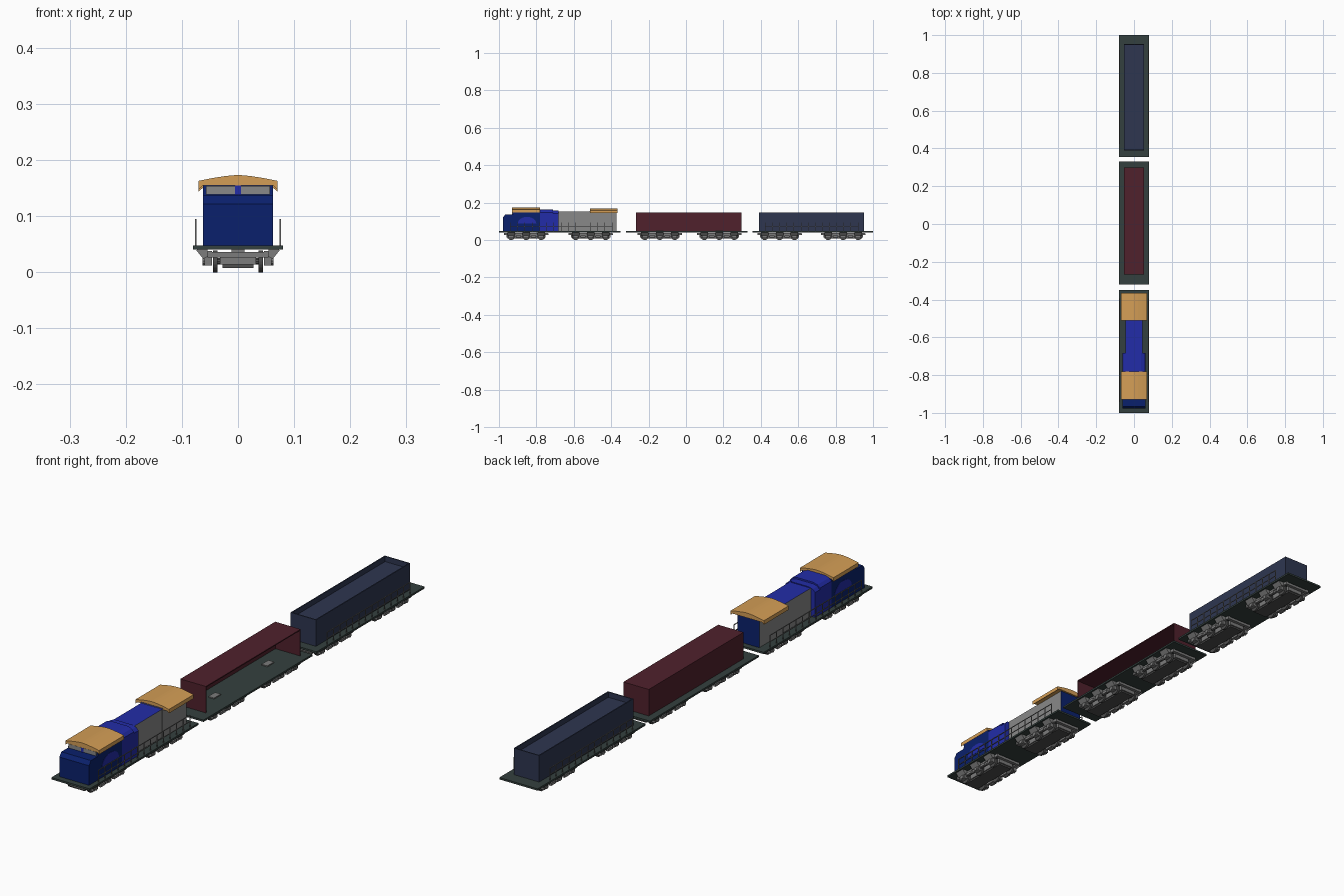
import bpy, bmesh, math
from mathutils import Matrix, Vector

if "Cube" in bpy.data.objects:
    bpy.data.objects.remove(bpy.data.objects["Cube"])


def srgb(r, g, b):
    f = lambda c: (c / 255 / 12.92) if c < 11 else ((c / 255 + 0.055) / 1.055) ** 2.4
    return (f(r), f(g), f(b), 1)


COLOURS = {
    "deck_green_grey": (52, 64, 62), "roof_orange": (212, 158, 86),
    "wagon_red": (80, 33, 44), "wagon_navy": (46, 54, 80),
    "bright_blue": (34, 44, 168), "dark_blue": (10, 32, 108),
    "light_grey": (136, 136, 136), "bogie_grey": (124, 124, 124),
    "wheel_grey": (78, 78, 78),
}
MATS = {}
for n, c in COLOURS.items():
    MATS[n] = bpy.data.materials.new(n)
    MATS[n].diffuse_color = srgb(*c)


class Part:
    """Collects simple solids into one mesh object."""

    def __init__(self, name, *mats):
        self.name, self.mats, self.bm = name, mats, bmesh.new()

    def box(self, x0, x1, y0, y1, z0, z1, m=0, rot=None):
        c = Vector(((x0 + x1) / 2, (y0 + y1) / 2, (z0 + z1) / 2))
        mat = Matrix.Translation(c) @ (rot or Matrix()) @ Matrix.Diagonal((x1 - x0, y1 - y0, z1 - z0, 1))
        r = bmesh.ops.create_cube(self.bm, size=1, matrix=mat)
        for f in {f for v in r["verts"] for f in v.link_faces}:
            f.material_index = m
        return self

    def cyl(self, x, y, z, r, length, m=0, n=20):
        mat = Matrix.Translation((x, y, z)) @ Matrix.Rotation(math.pi / 2, 4, "Y")
        g = bmesh.ops.create_cone(self.bm, cap_ends=True, segments=n, radius1=r, radius2=r,
                                  depth=length, matrix=mat)
        for f in {f for v in g["verts"] for f in v.link_faces}:
            f.material_index = m
        return self

    def prism(self, pts, a, b, axis="x", m=0):
        """Extrude a profile: (y,z) points along x, or (x,z) points along y."""
        put = (lambda p, t: (t, p[0], p[1])) if axis == "x" else (lambda p, t: (p[0], t, p[1]))
        A = [self.bm.verts.new(put(p, a)) for p in pts]
        B = [self.bm.verts.new(put(p, b)) for p in pts]
        n = len(pts)
        fs = [self.bm.faces.new(A), self.bm.faces.new(B[::-1])]
        fs += [self.bm.faces.new((A[i], B[i], B[(i + 1) % n], A[(i + 1) % n])) for i in range(n)]
        for f in fs:
            f.material_index = m
        return self

    def done(self):
        bmesh.ops.recalc_face_normals(self.bm, faces=self.bm.faces)
        me = bpy.data.meshes.new(self.name)
        self.bm.to_mesh(me)
        self.bm.free()
        for m in self.mats:
            me.materials.append(MATS[m])
        ob = bpy.data.objects.new(self.name, me)
        bpy.context.collection.objects.link(ob)
        return ob


def mirror_profile(half):
    return half + [(-x, z) for x, z in reversed(half)]


# Decks
for name, y0, y1 in (("locomotive_deck", -1, -0.35), ("red_wagon_deck", -0.32, 0.33),
                     ("navy_wagon_deck", 0.355, 1)):
    Part(name, "deck_green_grey").box(-0.08, 0.08, y0, y1, 0.041, 0.048).done()

# Three-axle bogie, built once and shared
b = Part("bogie", "bogie_grey", "wheel_grey")
b.box(-0.032, 0.032, -0.105, 0.105, 0.014, 0.034)
b.box(-0.028, 0.028, -0.1, 0.1, 0.008, 0.014, 1)
b.box(-0.012, 0.012, -0.02, 0.02, 0.034, 0.052)
for s in (-1, 1):
    # side frame with dropped centre and raised ends
    frame = [(-0.118, 0.03), (-0.118, 0.038), (0.118, 0.038), (0.118, 0.03), (0.09, 0.026),
             (0.06, 0.018), (0.02, 0.018), (0, 0.024), (-0.02, 0.018), (-0.06, 0.018), (-0.09, 0.026)]
    b.prism(frame, s * 0.046, s * 0.054)
    for y in (-0.08, 0, 0.08):
        b.cyl(s * 0.0405, y, 0.0195, 0.0195, 0.008, 1)
        b.cyl(s * 0.058, y, 0.02, 0.008, 0.01, 0, 10)
        x0, x1 = sorted((s * 0.046, s * 0.06))
        b.box(x0, x1, y - 0.013, y + 0.013, 0.012, 0.03)
        # sloping bracket out to the deck edge
        b.prism([(s * 0.054, 0.028), (s * 0.062, 0.024), (s * 0.075, 0.04), (s * 0.054, 0.041)],
                y - 0.02, y + 0.02, "y")
    for y in (-0.04, 0.04):
        x0, x1 = sorted((s * 0.054, s * 0.063))
        b.box(x0, x1, y - 0.014, y + 0.014, 0.014, 0.024)
for y in (-0.08, 0, 0.08):
    b.cyl(0, y, 0.0195, 0.006, 0.08, 1, 10)
for y in (-0.113, 0.113):
    b.box(-0.054, 0.054, y - 0.006, y + 0.006, 0.026, 0.036)
bogie = b.done()
centres = (-0.855, -0.51, -0.14, 0.178, 0.5, 0.84)
bogie.location.y = centres[0]
for i, y in enumerate(centres[1:], 2):
    o = bpy.data.objects.new("bogie_%d" % i, bogie.data)
    o.location.y = y
    bpy.context.collection.objects.link(o)


# Hand railings along both deck edges
def railing(name, y0, y1, count):
    p = Part(name, "bogie_grey")
    for x in (-0.075, 0.075):
        for z in (0.07, 0.094):
            p.box(x - 0.0012, x + 0.0012, y0, y1, z - 0.0013, z + 0.0013)
        for i in range(count):
            y = y0 + (y1 - y0) * i / (count - 1)
            p.box(x - 0.0012, x + 0.0012, y - 0.0013, y + 0.0013, 0.047, 0.095)
    p.done()


railing("locomotive_railing", -0.94, -0.395, 15)
railing("navy_wagon_railing", 0.425, 0.92, 14)

# Locomotive cab with stepped nose
Part("cab", "dark_blue").prism(
    [(-0.978, 0.047), (-0.978, 0.122), (-0.966, 0.137), (-0.926, 0.137), (-0.922, 0.157),
     (-0.78, 0.157), (-0.78, 0.047)], -0.062, 0.062).done()

# Windscreen panes with a central bright pillar
w = Part("windscreen", "light_grey", "bright_blue")
for s in (-1, 1):
    x0, x1 = sorted((s * 0.005, s * 0.057))
    w.box(x0, x1, -0.929, -0.92, 0.139, 0.154)
w.box(-0.005, 0.005, -0.93, -0.92, 0.138, 0.155, 1).done()

# Bright arched panels on the cab sides
arch = [(-0.85 + 0.05 * math.cos(math.pi * i / 12), 0.088 + 0.036 * math.sin(math.pi * i / 12))
        for i in range(13)]
p = Part("cab_side_panels", "bright_blue")
for s in (-1, 1):
    p.prism(arch, s * 0.061, s * 0.0628)
p.done()

# Bright blue section behind the cab, sloping off at the rear top
Part("equipment_room", "bright_blue").prism(
    mirror_profile([(0.062, 0.047), (0.062, 0.148), (0.052, 0.158), (0.036, 0.163)]),
    -0.78, -0.71, "y").prism(
    mirror_profile([(0.062, 0.047), (0.062, 0.142), (0.052, 0.152), (0.036, 0.157)]),
    -0.71, -0.682, "y").done()

# Long hood: grey sides, blue top and rear end
hood = Part("engine_hood", "light_grey", "bright_blue", "dark_blue")
hood.box(-0.044, 0.044, -0.69, -0.515, 0.047, 0.154)
hood.box(-0.046, 0.046, -0.515, -0.372, 0.047, 0.156)
hood.bm.normal_update()
for f in hood.bm.faces:
    if f.normal.z > 0.9:
        f.material_index = 1
    elif f.normal.y > 0.9:
        f.material_index = 2
hood.done()

# Arched roofs
roof = mirror_profile([(0.062, 0.155), (0.07, 0.148), (0.07, 0.163), (0.045, 0.168),
                       (0.022, 0.1715), (0.006, 0.173)])
Part("cab_roof", "roof_orange").prism(roof, -0.93, -0.78, "y").done()
Part("rear_roof", "roof_orange").prism([(x, z - 0.004) for x, z in roof], -0.512, -0.365, "y").done()

# Red wagon: box body, open on the right side
r = Part("red_wagon_body", "wagon_red")
r.box(-0.053, -0.05, -0.268, 0.298, 0.047, 0.147)
r.box(-0.053, 0.053, -0.268, 0.298, 0.144, 0.148)
for y in (-0.268, 0.295):
    r.box(-0.053, 0.053, y, y + 0.003, 0.047, 0.147)
r.done()

# Navy wagon: open-topped with a recessed load surface
n = Part("navy_wagon_body", "wagon_navy")
for x in (-0.053, 0.049):
    n.box(x, x + 0.004, 0.39, 0.952, 0.047, 0.148)
for y in (0.39, 0.948):
    n.box(-0.049, 0.049, y, y + 0.004, 0.047, 0.148)
n.box(-0.049, 0.049, 0.394, 0.948, 0.124, 0.128).done()

for m in bpy.data.materials:
    if m.users and not m.is_grease_pencil:
        m.use_nodes = True
        m.node_tree.nodes["Principled BSDF"].inputs["Base Color"].default_value = m.diffuse_color
